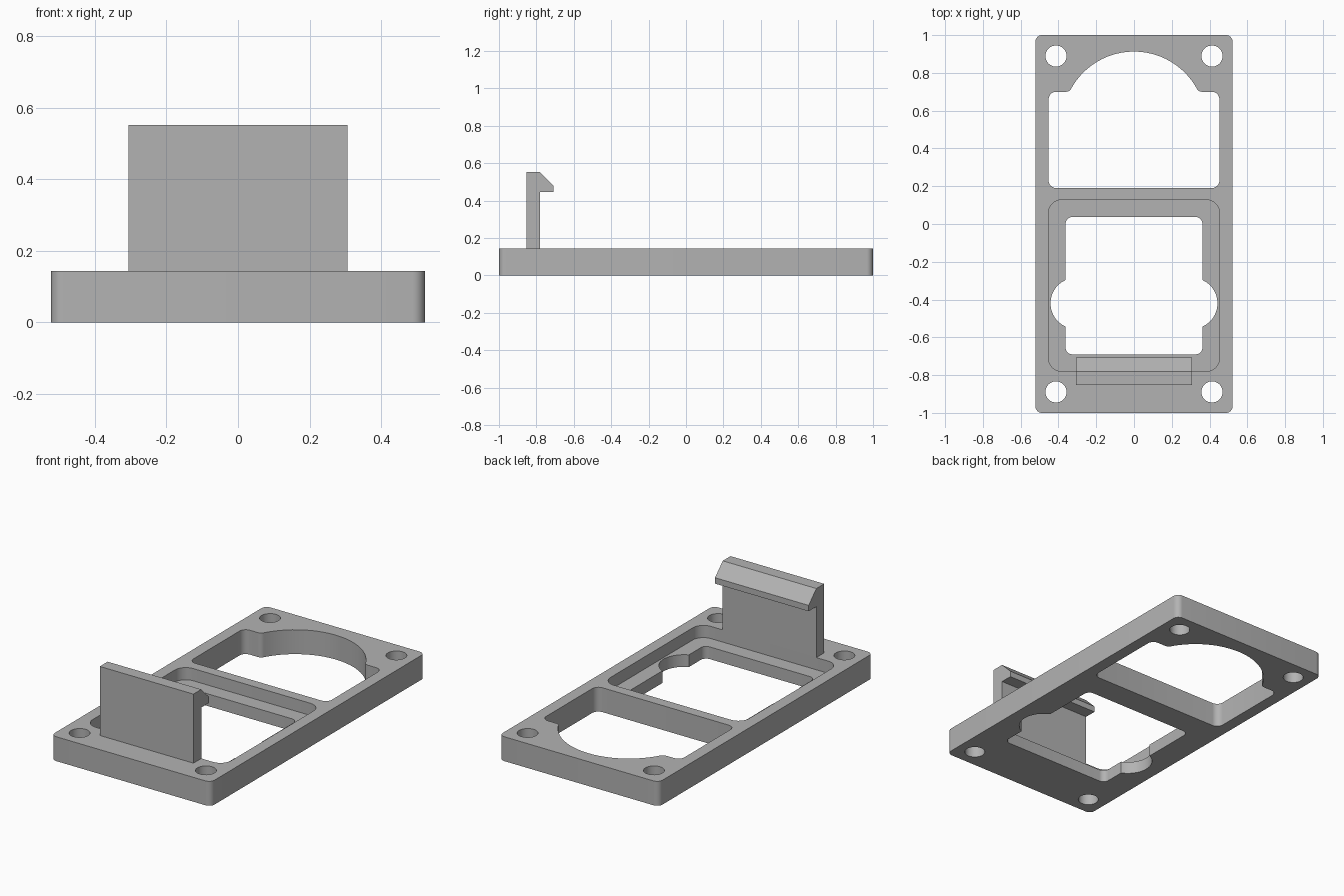
import bpy
import bmesh
from math import asin, cos, sin, tan, pi, radians
from mathutils import Vector, Matrix

cube = bpy.data.objects.get("Cube")
if cube:
    bpy.data.objects.remove(cube, do_unlink=True)

grey = bpy.data.materials.new("plain grey")
grey.use_nodes = True
grey.diffuse_color = (0.45, 0.45, 0.45, 1)
grey.node_tree.nodes["Principled BSDF"].inputs["Base Color"].default_value = grey.diffuse_color

THICK = 0.144      # plate thickness
FLOOR = 0.072      # height of the recess floor


def fillet(corners, steps=8):
    """Round the corners (x, y, radius) of a closed outline."""
    out = []
    for i, (x, y, r) in enumerate(corners):
        p = Vector((x, y))
        if r == 0:
            out.append(p)
            continue
        a = (Vector(corners[i - 1][:2]) - p).normalized()
        b = (Vector(corners[(i + 1) % len(corners)][:2]) - p).normalized()
        half = a.angle(b) / 2
        centre = p + (a + b).normalized() * (r / sin(half))
        start = p + a * (r / tan(half)) - centre
        end = p + b * (r / tan(half)) - centre
        sweep = start.angle_signed(end)
        for k in range(steps + 1):
            out.append(centre + Matrix.Rotation(-sweep * k / steps, 2) @ start)
    return out


def arc(cx, cy, r, a0, a1, n):
    return [(cx + r * cos(a0 + (a1 - a0) * k / n), cy + r * sin(a0 + (a1 - a0) * k / n), 0)
            for k in range(n + 1)]


def rectangle(x, y0, y1, r):
    return [(-x, y0, r), (x, y0, r), (x, y1, r), (-x, y1, r)]


def prism(name, points, direction):
    """Extrude a closed 3D outline along a direction."""
    bm = bmesh.new()
    face = bm.faces.new([bm.verts.new(p) for p in points])
    new = bmesh.ops.extrude_face_region(bm, geom=[face])["geom"]
    bmesh.ops.translate(bm, vec=direction,
                        verts=[v for v in new if isinstance(v, bmesh.types.BMVert)])
    bmesh.ops.recalc_face_normals(bm, faces=bm.faces)
    mesh = bpy.data.meshes.new(name)
    bm.to_mesh(mesh)
    bm.free()
    mesh.materials.append(grey)
    obj = bpy.data.objects.new(name, mesh)
    bpy.context.collection.objects.link(obj)
    return obj


def slab(name, corners, z0, z1):
    return prism(name, [(p.x, p.y, z0) for p in fillet(corners)], (0, 0, z1 - z0))


def activate(obj):
    bpy.ops.object.select_all(action='DESELECT')
    obj.select_set(True)
    bpy.context.view_layer.objects.active = obj


def cut(target, corners, z0=-0.1):
    cutter = slab("cutter", corners, z0, THICK + 0.1)
    cutter.hide_render = True
    mod = target.modifiers.new("cut", 'BOOLEAN')
    mod.operation = 'DIFFERENCE'
    mod.solver = 'EXACT'
    mod.object = cutter
    activate(target)
    bpy.ops.object.modifier_apply(modifier=mod.name)
    bpy.data.objects.remove(cutter, do_unlink=True)


# Base plate
plate = slab("base_plate", rectangle(0.522, -1, 1, 0.035), 0, THICK)

# Screw holes in the four corners
for sx in (-1, 1):
    for sy in (-1, 1):
        cut(plate, arc(sx * 0.413, sy * 0.889, 0.056, 0, 2 * pi, 40)[:-1])

# Rear opening: rectangle with a round top and eased shoulders
shoulder, centre, radius = 0.70, 0.533, 0.38
start = asin((shoulder - centre) / radius)
dome = arc(0, centre, radius, start, pi - start, 24)
for i in (0, -1):
    dome[i] = (*dome[i][:2], 0.03)
box = rectangle(0.452, 0.19, shoulder, 0.04)
cut(plate, box[:3] + dome + box[3:])

# Shallow recess around the front opening
cut(plate, rectangle(0.453, -0.78, 0.128, 0.07), FLOOR)

# Front opening: rectangle with a round bulge on each side
bulge = arc(0.307, -0.42, 0.135, radians(-66), radians(66), 20)
box = rectangle(0.362, -0.69, 0.037, 0.035)
left_bulge = [(-x, y, r) for x, y, r in reversed(bulge)]
cut(plate, box[:2] + bulge + box[2:] + left_bulge)

# Upright clip with a hooked, chamfered top
profile = [(-0.853, THICK), (-0.78, THICK), (-0.78, 0.445), (-0.708, 0.445),
           (-0.708, 0.48), (-0.78, 0.552), (-0.853, 0.552)]
clip = prism("clip", [(-0.306, y, z) for y, z in profile], (0.612, 0, 0))

activate(plate)
bpy.ops.object.shade_smooth_by_angle(angle=radians(30))
